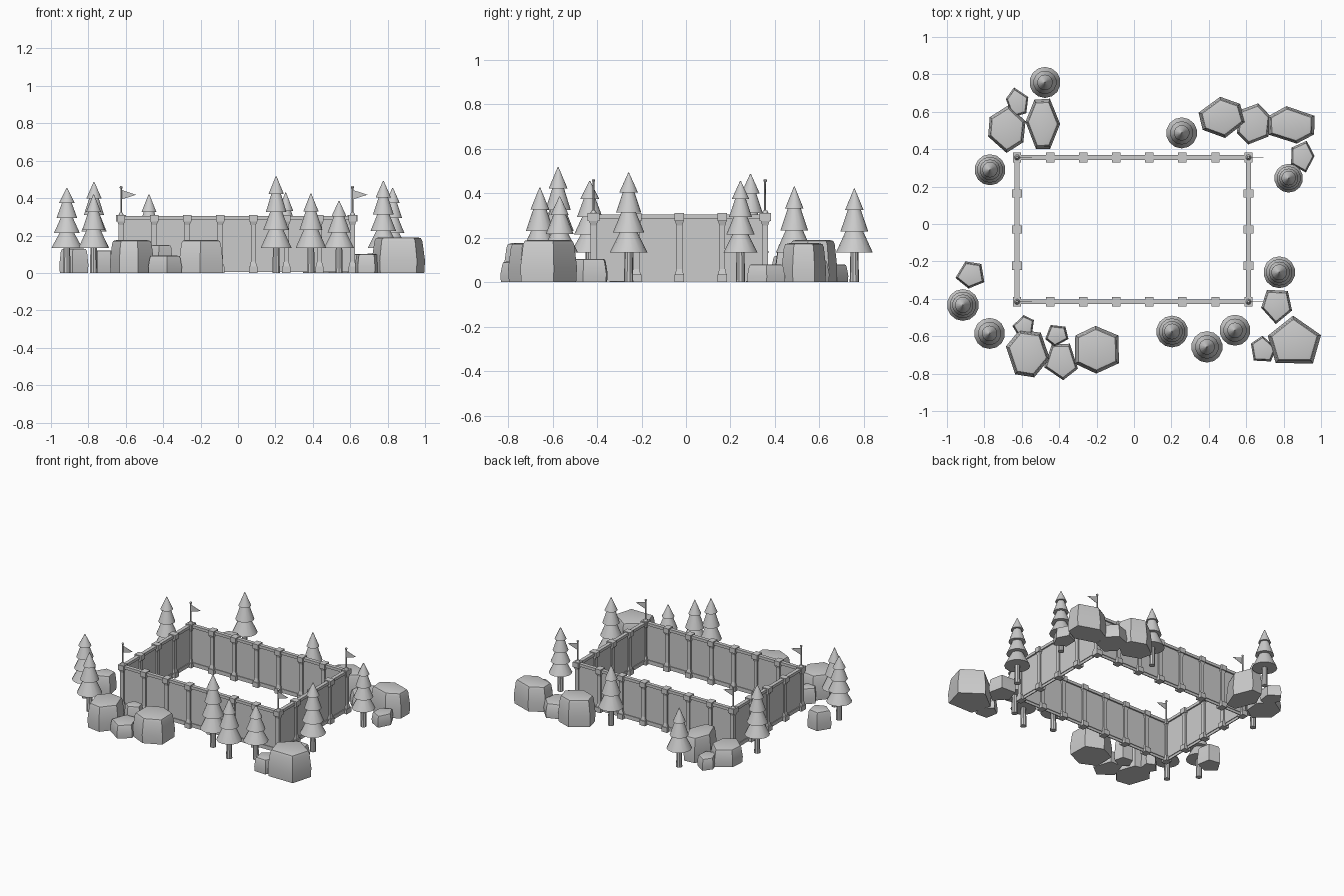
import bpy, bmesh, math
from mathutils import Matrix, Vector

if "Cube" in bpy.data.objects:
    bpy.data.objects.remove(bpy.data.objects["Cube"])


def finish(bm, name, smooth=False):
    bmesh.ops.recalc_face_normals(bm, faces=bm.faces)
    me = bpy.data.meshes.new(name)
    bm.to_mesh(me)
    bm.free()
    ob = bpy.data.objects.new(name, me)
    bpy.context.collection.objects.link(ob)
    if smooth:
        bpy.ops.object.select_all(action='DESELECT')
        ob.select_set(True)
        bpy.context.view_layer.objects.active = ob
        bpy.ops.object.shade_smooth_by_angle(angle=math.radians(35))
    return ob


def box(bm, x0, x1, y0, y1, z0, z1):
    m = Matrix.Translation(((x0 + x1) / 2, (y0 + y1) / 2, (z0 + z1) / 2))
    m = m @ Matrix.Diagonal((x1 - x0, y1 - y0, z1 - z0, 1))
    bmesh.ops.create_cube(bm, size=1, matrix=m)


def frustum(bm, x, y, z0, z1, r0, r1, n, turn=0):
    m = Matrix.Translation((x, y, (z0 + z1) / 2)) @ Matrix.Rotation(turn, 4, 'Z')
    bmesh.ops.create_cone(bm, cap_ends=True, segments=n, radius1=r0, radius2=r1,
                          depth=z1 - z0, matrix=m)


# Enclosure extents (wall centre lines)
X0, X1, Y0, Y1 = -0.625, 0.612, -0.416, 0.356
NX, NY = 7, 4

# Wall panels and rails
panels, rails = bmesh.new(), bmesh.new()
for bm, t, z0, z1 in ((panels, 0.003, 0.004, 0.295), (rails, 0.013, 0.284, 0.304),
                      (rails, 0.008, 0.022, 0.034)):
    for y in (Y0, Y1):
        box(bm, X0, X1, y - t, y + t, z0, z1)
    for x in (X0, X1):
        box(bm, x - t, x + t, Y0, Y1, z0, z1)
finish(panels, "wall_panels")
finish(rails, "wall_rails")

# Posts with block base, flared foot, shaft and cap
spots = []
for i in range(NX + 1):
    spots += [(X0 + (X1 - X0) * i / NX, y, 0) for y in (Y0, Y1)]
for j in range(1, NY):
    spots += [(x, Y0 + (Y1 - Y0) * j / NY, 1) for x in (X0, X1)]
posts = bmesh.new()
for x, y, side in spots:
    w, d = (0.026, 0.022) if side else (0.022, 0.026)
    box(posts, x - w, x + w, y - d, y + d, 0, 0.035)
    box(posts, x - w, x + w, y - d, y + d, 0.274, 0.31)
    q = math.pi / 4
    frustum(posts, x, y, 0.035, 0.06, 0.027, 0.019, 4, q)
    frustum(posts, x, y, 0.06, 0.255, 0.019, 0.019, 4, q)
    frustum(posts, x, y, 0.255, 0.274, 0.019, 0.027, 4, q)
finish(posts, "posts")

# Corner flags: pole, finial ball and pennant
poles, pennants = bmesh.new(), bmesh.new()
for x in (X0, X1):
    for y in (Y0, Y1):
        frustum(poles, x, y, 0.31, 0.322, 0.015, 0.009, 10)
        frustum(poles, x, y, 0.31, 0.455, 0.0045, 0.0045, 8)
        bmesh.ops.create_uvsphere(poles, u_segments=8, v_segments=6, radius=0.008,
                                  matrix=Matrix.Translation((x, y, 0.457)))
        f = pennants.faces.new([pennants.verts.new((x + a, y - 0.001, b)) for a, b in
                                ((0, 0.392), (0.08, 0.418), (0, 0.444))])
        ext = bmesh.ops.extrude_face_region(pennants, geom=[f])
        for v in ext['geom']:
            if isinstance(v, bmesh.types.BMVert):
                v.co.y += 0.002
finish(poles, "flag_poles", True)
finish(pennants, "pennants")


# Conifers: trunk plus stacked flared tiers
def tree(i, x, y, h, tiers, r):
    trunk, crown = bmesh.new(), bmesh.new()
    base = 0.133
    frustum(trunk, x, y, 0, base + 0.05, 0.021, 0.017, 10)
    step = (h - base) / tiers
    for k in range(tiers):
        rk = r * (1 - 0.5 * k / (tiers - 1))
        z = base + step * k
        if k == tiers - 1:
            frustum(crown, x, y, z, h, rk, 0.002, 14)
        else:
            frustum(crown, x, y, z, z + step * 1.1, rk, rk * 0.42, 14)
    finish(trunk, f"trunk_{i}", True)
    finish(crown, f"foliage_{i}", True)


trees = [(-0.476, 0.757, 0.42, 3, 0.083), (-0.77, 0.29, 0.487, 4, 0.083),
         (0.255, 0.487, 0.43, 3, 0.083), (0.827, 0.245, 0.455, 4, 0.077),
         (0.777, -0.258, 0.492, 4, 0.085), (-0.915, -0.433, 0.455, 4, 0.085),
         (-0.772, -0.585, 0.42, 3, 0.083), (0.204, -0.575, 0.517, 4, 0.085),
         (0.39, -0.657, 0.425, 3, 0.084), (0.54, -0.568, 0.385, 3, 0.083)]
for i, t in enumerate(trees):
    tree(i, *t)


# Boulders: n-sided prism fitted to a footprint, tapered, with softened edges
def rock(i, x0, x1, y0, y1, h, n, phase):
    pts = [Vector((math.cos(a), math.sin(a))) for a in
           (math.radians(phase) + math.tau * k / n + 0.12 * math.sin(k * 2.3 + i)
            for k in range(n))]
    lx, hx = min(p.x for p in pts), max(p.x for p in pts)
    ly, hy = min(p.y for p in pts), max(p.y for p in pts)
    cx, cy = (x0 + x1) / 2, (y0 + y1) / 2
    bm = bmesh.new()
    rings = []
    for z, s in ((0, 0.97), (h * 0.35, 1), (h, 0.88)):
        rings.append([bm.verts.new((
            cx + s * ((p.x - lx) / (hx - lx) - 0.5) * (x1 - x0),
            cy + s * ((p.y - ly) / (hy - ly) - 0.5) * (y1 - y0), z)) for p in pts])
    bm.faces.new(rings[0][::-1])
    top = bm.faces.new(rings[2])
    for a, b in zip(rings, rings[1:]):
        for k in range(n):
            m = (k + 1) % n
            bm.faces.new((a[k], a[m], b[m], b[k]))
    bmesh.ops.bevel(bm, geom=list(top.edges), offset=0.09 * h + 0.003, segments=2,
                    profile=0.6, affect='EDGES')
    finish(bm, f"boulder_{i}", True)


rocks = [  # x range, y range, height, sides, first corner angle
    (-0.78, -0.58, 0.38, 0.635, 0.12, 6, 85), (-0.58, -0.395, 0.40, 0.67, 0.175, 6, 60),
    (-0.685, -0.565, 0.57, 0.73, 0.08, 5, 100),
    (0.345, 0.595, 0.46, 0.68, 0.19, 6, 40), (0.55, 0.73, 0.425, 0.645, 0.10, 6, 80),
    (0.715, 0.965, 0.43, 0.63, 0.175, 6, 35), (0.84, 0.965, 0.275, 0.445, 0.08, 5, 70),
    (-0.685, -0.45, -0.82, -0.565, 0.175, 6, 50), (-0.48, -0.3, -0.835, -0.64, 0.092, 5, 55),
    (-0.315, -0.08, -0.80, -0.545, 0.175, 6, 90), (-0.475, -0.35, -0.655, -0.54, 0.15, 5, 50),
    (-0.65, -0.535, -0.605, -0.487, 0.11, 5, 100),
    (0.68, 0.845, -0.535, -0.352, 0.105, 5, 50), (0.715, 1.0, -0.745, -0.49, 0.19, 5, 90),
    (0.625, 0.76, -0.735, -0.597, 0.10, 5, 85), (-0.955, -0.8, -0.345, -0.2, 0.13, 5, 45)]
for i, r in enumerate(rocks):
    rock(i, *r)
